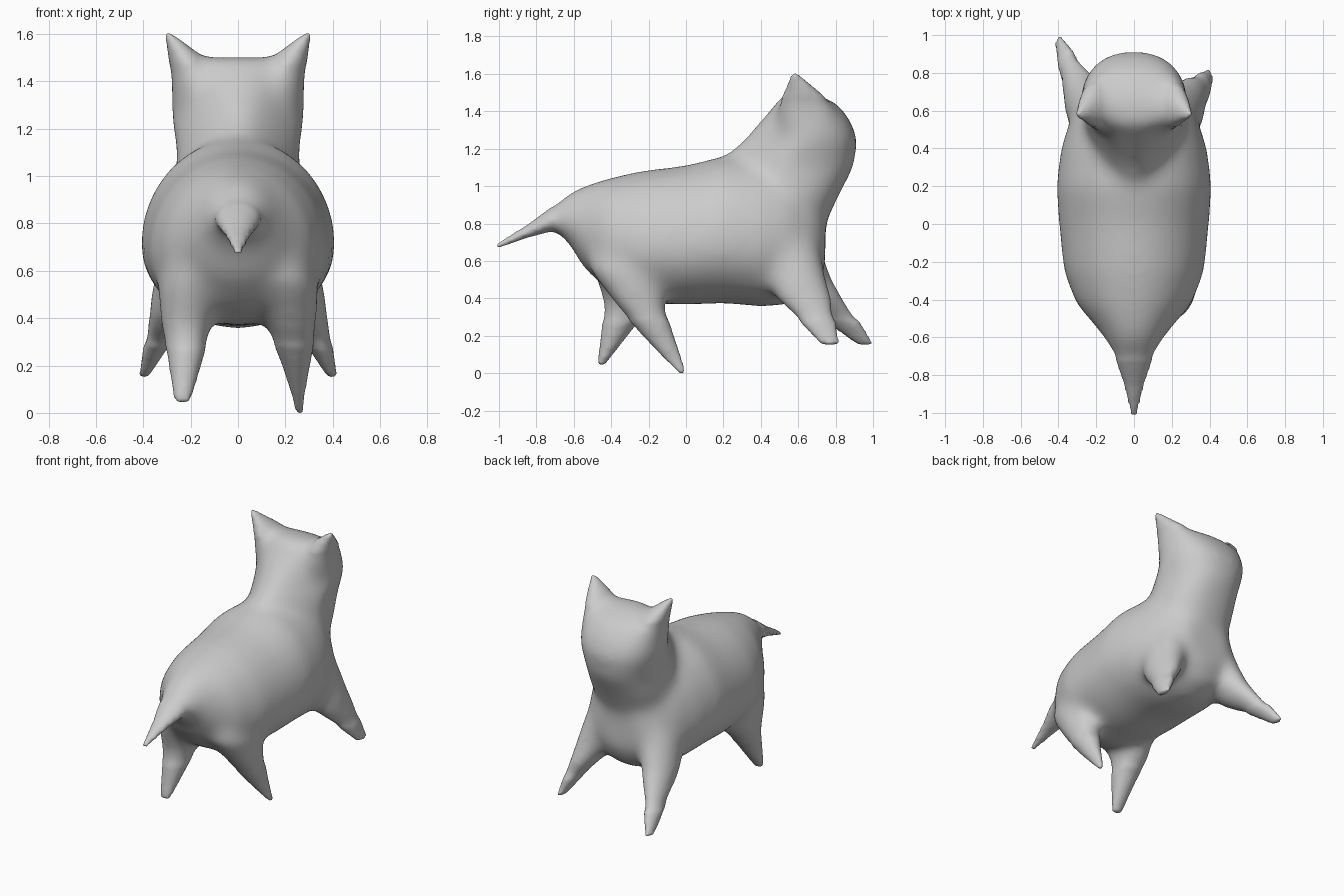
import bpy
import bmesh
from math import sin, cos, pi, copysign

cube = bpy.data.objects.get("Cube")
if cube:
    bpy.data.objects.remove(cube, do_unlink=True)

SIDES = 24
VOXEL = 0.016

material = bpy.data.materials.new("light_grey")
material.use_nodes = True
grey = (0.6, 0.6, 0.6, 1.0)
material.diffuse_color = grey
shader = next(n for n in material.node_tree.nodes if n.type == 'BSDF_PRINCIPLED')
shader.inputs["Base Color"].default_value = grey

bm = bmesh.new()


def loft(rings):
    """Skin a closed tube over rings of points."""
    loops = [[bm.verts.new(p) for p in ring] for ring in rings]
    for a, b in zip(loops, loops[1:]):
        for i in range(SIDES):
            j = (i + 1) % SIDES
            bm.faces.new((a[i], a[j], b[j], b[i]))
    bm.faces.new(loops[0][::-1])
    bm.faces.new(loops[-1])


def circle(power=1):
    """Unit circle, squarer when the power is below one."""
    angles = [2 * pi * i / SIDES for i in range(SIDES)]
    return [(copysign(abs(cos(a)) ** power, cos(a)),
             copysign(abs(sin(a)) ** power, sin(a))) for a in angles]


def level_rings(sections):
    """Horizontal ellipses from (z, centre x, centre y, radius x, radius y)."""
    return [[(x + rx * c, y + ry * s, z) for c, s in circle()]
            for z, x, y, rx, ry in sections]


def torso_ring(y, low, high, width):
    """Upright egg shape, widest a little below its middle."""
    mid = low + 0.43 * (high - low)
    return [(width * c, y, mid + s * (high - mid if s > 0 else mid - low))
            for c, s in circle()]


def head_ring(z, rear, face, width, taper):
    """Squarish ring that narrows to a ridge at the nape."""
    mid, half = (rear + face) / 2, (face - rear) / 2
    return [(width * c * (1 + taper * min(s, 0)), mid + half * s, z)
            for c, s in circle(0.82)]


# Torso and tail: (y, underside z, back z, half width)
torso = [
    (-1.015, 0.66, 0.69, 0.018), (-0.85, 0.72, 0.79, 0.055),
    (-0.7, 0.76, 0.9, 0.105), (-0.62, 0.68, 0.965, 0.15),
    (-0.55, 0.56, 1.0, 0.2), (-0.42, 0.44, 1.04, 0.31),
    (-0.25, 0.37, 1.08, 0.375), (0, 0.36, 1.11, 0.4),
    (0.2, 0.37, 1.16, 0.415), (0.4, 0.35, 1.15, 0.39),
    (0.55, 0.36, 1.13, 0.34), (0.68, 0.42, 1.05, 0.25),
    (0.745, 0.55, 0.9, 0.16),
]
loft([torso_ring(*section) for section in torso])

# Neck and head: (z, nape y, face y, half width, nape taper)
head = [
    (0.6, 0.3, 0.74, 0.22, 0), (0.8, 0.25, 0.75, 0.24, 0.2),
    (0.95, 0.2, 0.82, 0.27, 0.4), (1.1, 0.14, 0.9, 0.26, 0.65),
    (1.25, 0.31, 0.92, 0.285, 0.6), (1.35, 0.4, 0.88, 0.285, 0.5),
    (1.44, 0.48, 0.81, 0.25, 0.3), (1.5, 0.53, 0.67, 0.16, 0.1),
]
loft([head_ring(*section) for section in head])

# Ears, mirrored
ear = [
    (1.3, 0.18, 0.65, 0.1, 0.15), (1.42, 0.185, 0.645, 0.1, 0.16),
    (1.5, 0.22, 0.62, 0.075, 0.095), (1.6, 0.295, 0.58, 0.016, 0.018),
]
for side in (-1, 1):
    loft(level_rings([(z, side * x, y, rx, ry) for z, x, y, rx, ry in ear]))

# Legs, each in its own phase of the stride
left_rear = [
    (-0.01, 0.26, -0.015, 0.018, 0.018), (0.06, 0.255, -0.06, 0.025, 0.045),
    (0.2, 0.245, -0.15, 0.06, 0.085), (0.35, 0.23, -0.24, 0.105, 0.13),
    (0.55, 0.2, -0.32, 0.14, 0.2), (0.8, 0.13, -0.35, 0.1, 0.18),
]
right_rear = [
    (0.04, -0.235, -0.455, 0.035, 0.02), (0.25, -0.22, -0.36, 0.08, 0.09),
    (0.36, -0.22, -0.3, 0.11, 0.14), (0.55, -0.2, -0.3, 0.14, 0.2),
    (0.8, -0.13, -0.35, 0.1, 0.18),
]
left_front = [
    (0.145, 0.4, 0.775, 0.02, 0.05), (0.28, 0.345, 0.7, 0.055, 0.1),
    (0.38, 0.295, 0.64, 0.09, 0.155), (0.5, 0.25, 0.59, 0.12, 0.165),
    (0.65, 0.2, 0.55, 0.14, 0.17), (0.85, 0.14, 0.52, 0.13, 0.15),
]
right_front = [
    (0.145, -0.4, 0.965, 0.02, 0.045), (0.28, -0.345, 0.83, 0.055, 0.095),
    (0.38, -0.295, 0.71, 0.09, 0.15), (0.5, -0.25, 0.62, 0.12, 0.165),
    (0.65, -0.2, 0.57, 0.14, 0.16), (0.85, -0.14, 0.54, 0.13, 0.15),
]
for leg in (left_rear, right_rear, left_front, right_front):
    loft(level_rings(leg))

bmesh.ops.recalc_face_normals(bm, faces=bm.faces)
rough = bpy.data.meshes.new("animal_rough")
bm.to_mesh(rough)
bm.free()

animal = bpy.data.objects.new("animal_body", rough)
bpy.context.scene.collection.objects.link(animal)

# Fuse the parts into one skin
remesh = animal.modifiers.new("fuse", 'REMESH')
remesh.mode = 'VOXEL'
remesh.voxel_size = VOXEL
graph = bpy.context.evaluated_depsgraph_get()
skin = bpy.data.meshes.new_from_object(animal.evaluated_get(graph))
animal.modifiers.clear()
animal.data = skin
bpy.data.meshes.remove(rough)
skin.name = "animal_skin"

# Blend the joints softly, but keep feet, ear tips and tail sharp
bm = bmesh.new()
bm.from_mesh(skin)


def is_tip(p):
    return p.z < 0.28 or p.y < -0.72 or (p.z > 1.47 and abs(p.x) > 0.16)


core = [v for v in bm.verts if not is_tip(v.co)]
for verts, passes in ((core, 40), (list(bm.verts), 3)):
    for _ in range(passes):
        bmesh.ops.smooth_vert(bm, verts=verts, factor=0.5, use_axis_x=True,
                              use_axis_y=True, use_axis_z=True)

# Set the lowest foot on the ground
ground = min(v.co.z for v in bm.verts)
bmesh.ops.translate(bm, verts=bm.verts, vec=(0, 0, -ground))
bm.to_mesh(skin)
bm.free()

skin.materials.clear()
skin.materials.append(material)
for face in skin.polygons:
    face.material_index = 0
    face.use_smooth = True
